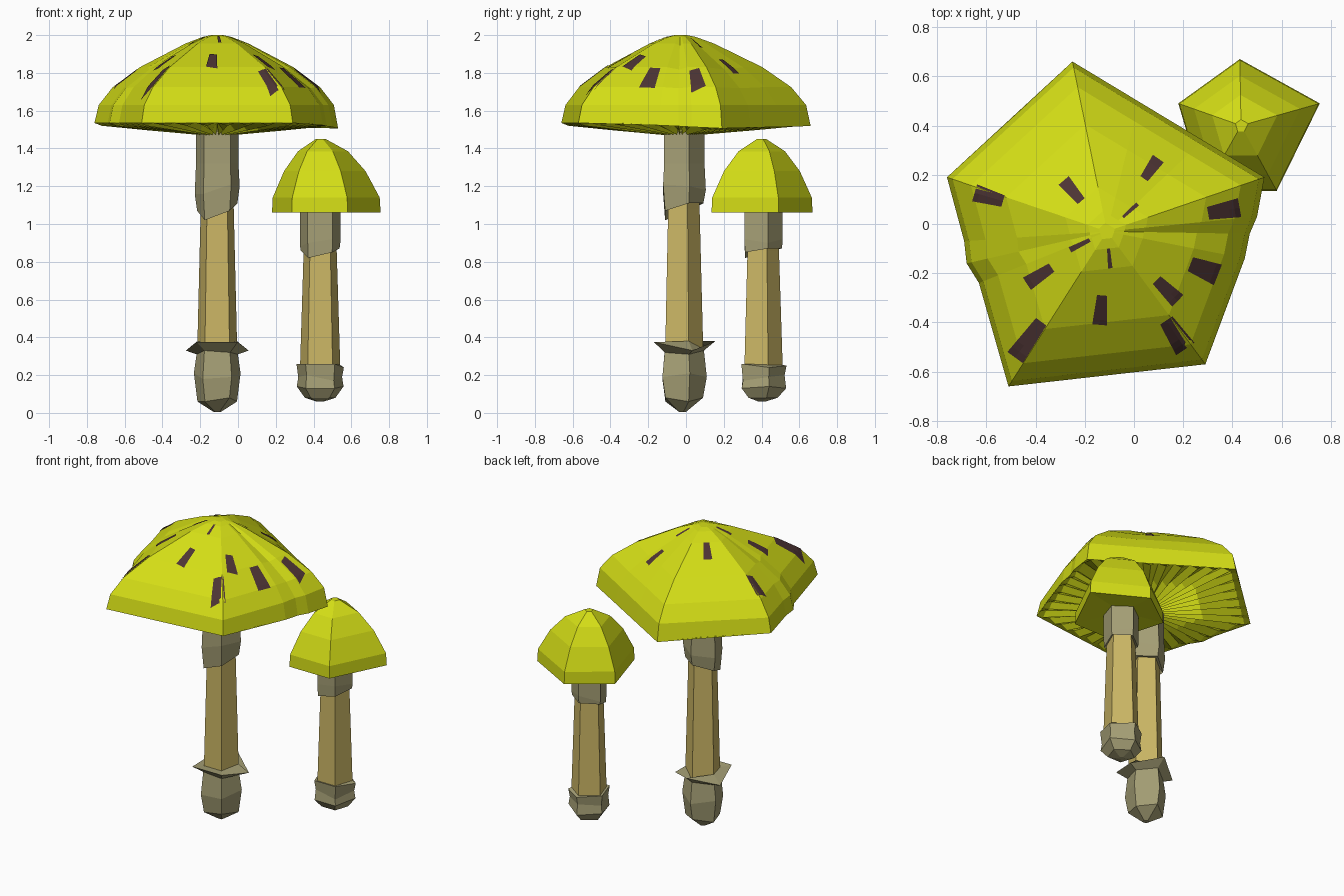
import bpy, bmesh, math
from mathutils import Vector
from mathutils.bvhtree import BVHTree

if "Cube" in bpy.data.objects:
    bpy.data.objects.remove(bpy.data.objects["Cube"])


def material(name, rgb):
    m = bpy.data.materials.new(name)
    m.diffuse_color = (*rgb, 1)
    m.use_nodes = True
    m.node_tree.nodes["Principled BSDF"].inputs["Base Color"].default_value = m.diffuse_color
    return m


YELLOW = material("cap_yellow", (0.66, 0.73, 0.008))
TAN = material("stem_tan", (0.60, 0.47, 0.13))
GREY = material("sleeve_grey", (0.38, 0.35, 0.18))
DARK = material("spot_dark", (0.075, 0.035, 0.035))


def finish(name, bm, mat, facing=0):
    """Orient faces (facing = sign of z for open sheets) and make the object."""
    bmesh.ops.recalc_face_normals(bm, faces=bm.faces)
    if facing and sum(f.normal.z * f.calc_area() for f in bm.faces) * facing < 0:
        bmesh.ops.reverse_faces(bm, faces=bm.faces)
    me = bpy.data.meshes.new(name)
    bm.to_mesh(me)
    me.materials.append(mat)
    ob = bpy.data.objects.new(name, me)
    bpy.context.collection.objects.link(ob)
    return ob


def loft(rings, start=False, end=False):
    """Skin a list of equal-length point rings."""
    bm = bmesh.new()
    vs = [[bm.verts.new(p) for p in r] for r in rings]
    n = len(rings[0])
    for a, b in zip(vs, vs[1:]):
        for i in range(n):
            j = (i + 1) % n
            bm.faces.new((a[i], a[j], b[j], b[i]))
    if start:
        bm.faces.new(vs[0])
    if end:
        bm.faces.new(vs[-1])
    return bm


def lathe(name, c, profile, mat):
    """Five-sided turned part; each profile row is r, z, then optional z and r wobbles."""
    rings = []
    for r, z, *w in profile:
        dz = w[0] if w else (0,) * 5
        dr = w[1] if len(w) > 1 else (0,) * 5
        ring = []
        for i in range(5):
            a = math.radians(90 + 72 * i)
            ring.append((c[0] + (r + dr[i]) * math.cos(a), c[1] + (r + dr[i]) * math.sin(a), z + dz[i]))
        rings.append(ring)
    return finish(name, loft(rings, True, True), mat)


def scaled(outline, c, f, z):
    return [(c[0] + (x - c[0]) * f, c[1] + (y - c[1]) * f, z) for x, y in outline]


def resample(outline, step):
    pts = []
    for (x0, y0), (x1, y1) in zip(outline, outline[1:] + outline[:1]):
        n = 2 * max(1, round(math.hypot(x1 - x0, y1 - y0) / step / 2))
        pts += [(x0 + (x1 - x0) * k / n, y0 + (y1 - y0) * k / n) for k in range(n)]
    return pts


def rim_z(x, y):
    return 1.535 - 0.04 * max(0, x + y)


# Large cap: uneven five-cornered dome
APEX = (-0.11, -0.03)
big = [(-.25, .66), (-.76, .19), (-.69, -.07), (-.68, -.16), (-.63, -.24), (-.51, -.66),
       (.29, -.57), (.45, -.14), (.47, -.04), (.50, .03), (.53, .19), (.28, .34), (.02, .497)]
rings = [[(x, y, rim_z(x, y)) for x, y in big]]
for f, z, pleat in [(.965, 1.63, 0), (.85, 1.725, .006), (.63, 1.83, .012),
                    (.26, 1.955, .01), (.12, 1.99, 0), (.05, 2.0, 0)]:
    ring = scaled(big, APEX, f, z)
    rings.append([(x, y, zz - (pleat if i in (3, 8, 11) else 0)) for i, (x, y, zz) in enumerate(ring)])
cap_bm = loft(rings, end=True)
finish("large_cap", cap_bm, YELLOW, 1)
tree = BVHTree.FromBMesh(cap_bm)

# Gills: pleated underside
fine = resample(big, 0.055)
rings = [[(x, y, rim_z(x, y)) for x, y in fine]]
for f, z, depth in [(.94, 1.52, .02), (.55, 1.495, .04), (.12, 1.47, .03)]:
    ring = scaled(fine, APEX, f, z)
    rings.append([(x, y, zz + depth * (i % 2)) for i, (x, y, zz) in enumerate(ring)])
finish("large_cap_gills", loft(rings, end=True), YELLOW, -1)

# Dark spots: radial patches laid on the cap (x, y, length, width)
spots = [(-.59, .11, .12, .06), (-.25, .135, .11, .045), (.07, .225, .10, .045), (-.015, .055, .08, .014),
         (.365, .055, .13, .065), (.285, -.185, .12, .075), (.135, -.27, .12, .055), (.17, -.45, .14, .075),
         (-.135, -.35, .12, .05), (-.10, -.14, .08, .015), (-.22, -.085, .09, .02),
         (-.385, -.21, .12, .05), (-.43, -.47, .18, .065)]
bm = bmesh.new()
for x, y, length, width in spots:
    d = Vector((x - APEX[0], y - APEX[1], 0)).normalized()
    side = Vector((-d.y, d.x, 0))
    rows = []
    for u in range(7):
        row = []
        for v in (-.5, 0, .5):
            t = u / 6 - .5
            p = Vector((x, y, 3)) + d * t * length + side * v * width * (1 + .4 * t)
            hit, nor, *_ = tree.ray_cast(p, Vector((0, 0, -1)))
            if hit:
                row.append(bm.verts.new(hit + Vector((0, 0, .005))))
        if len(row) == 3:
            rows.append(row)
    for a, b in zip(rows, rows[1:]):
        for k in range(2):
            bm.faces.new((a[k], a[k + 1], b[k + 1], b[k]))
finish("large_cap_spots", bm, DARK, 1)

# Large stem, hanging sleeve and base cup
C = (-.11, -.02)
lathe("large_stem", C, [(.112, .30), (.092, 1.08), (.09, 1.55)], TAN)
lathe("large_sleeve", C, [(.09, 1.09, (.02, 0, -.04, .0, .02)),
                          (.112, 1.08, (.03, -.01, -.06, -.01, .03)),
                          (.125, 1.18, (.0, -.02, -.02, .03, .02)),
                          (.118, 1.32), (.118, 1.52)], GREY)
lathe("large_base_cup", C, [(.02, .005), (.11, .06, (.02, 0, 0, .02, 0)),
                            (.13, .19, (0, .02, -.01, 0, .02)),
                            (.115, .31, (.02, 0, .02, .01, 0)),
                            (.175, .35, (.03, -.02, .025, .025, -.02), (0, 0, .01, .01, 0)),
                            (.11, .36, (-.02, .02, .01, .01, .02))], GREY)

# Small cap: five-sided dome with a slightly hollow underside
S = (.435, .40)
small = [(.43, .67), (.18, .49), (.285, .135), (.58, .135), (.755, .49)]
rings = [scaled(small, S, f, z) for f, z in
         [(.3, 1.075), (1, 1.06), (.985, 1.14), (.75, 1.28), (.46, 1.385), (.09, 1.45)]]
finish("small_cap", loft(rings, True, True), YELLOW)

# Small stem, sleeve and base cup
lathe("small_stem", S, [(.115, .15), (.092, .86), (.09, 1.07)], TAN)
lathe("small_sleeve", S, [(.092, .86, (.02, 0, -.03, 0, .02)),
                          (.108, .85, (.02, .01, -.03, 0, .02)),
                          (.112, .90, (.02, -.02, 0, .02, .0)), (.112, 1.07)], GREY)
lathe("small_base_cup", S, [(.02, .06), (.085, .08), (.13, .13, (0, .01, 0, 0, .01)),
                            (.122, .19, (.01, 0, .01, -.02, 0)),
                            (.132, .25, (.0, .01, .01, .01, -.01)), (.11, .255)], GREY)
